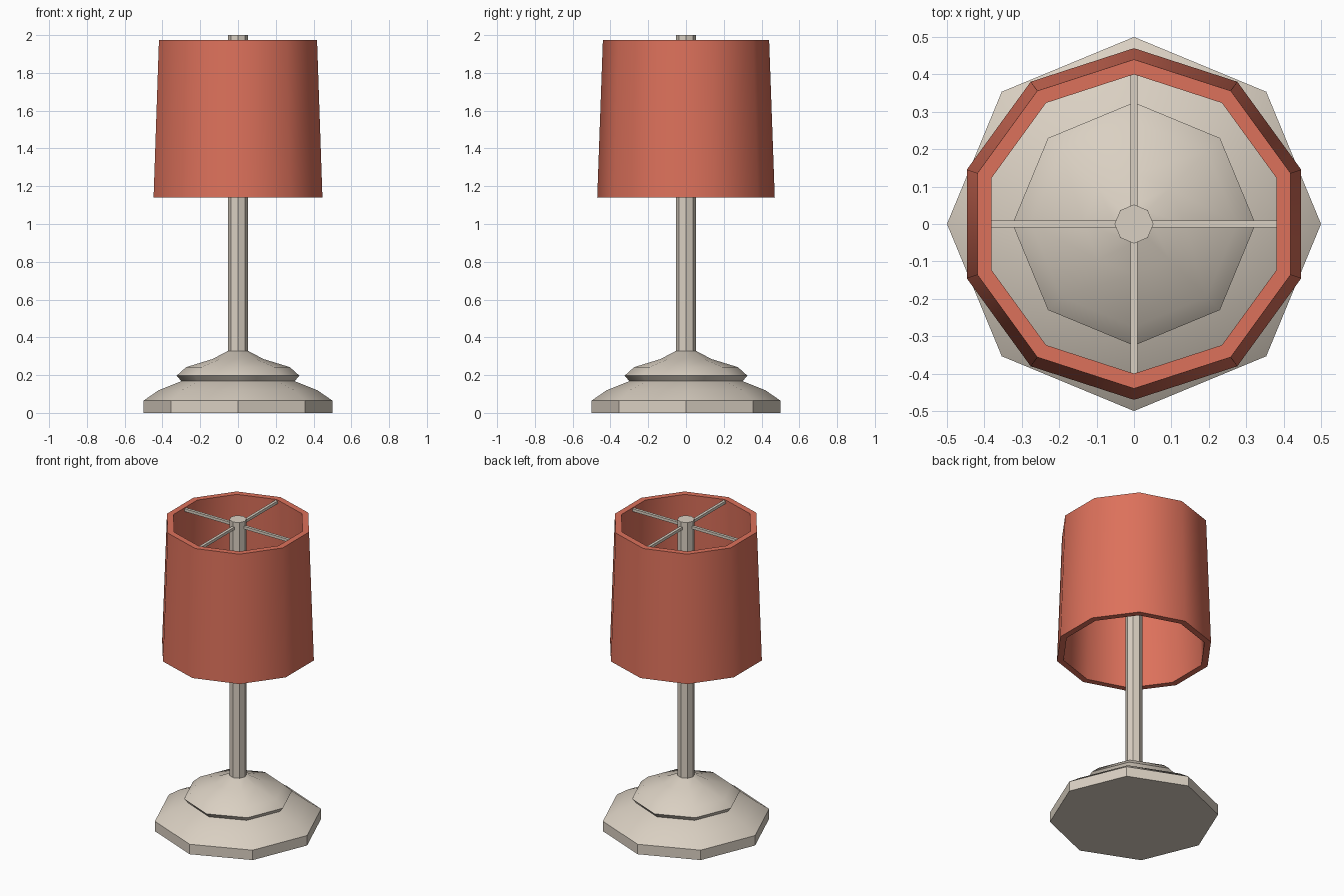
import bpy, bmesh, math
from mathutils import Matrix

cube = bpy.data.objects.get("Cube")
if cube:
    bpy.data.objects.remove(cube)


def material(name, colour):
    mat = bpy.data.materials.new(name)
    mat.use_nodes = True
    mat.diffuse_color = colour
    mat.node_tree.nodes["Principled BSDF"].inputs["Base Color"].default_value = colour
    return mat


cream = material("cream", (0.70, 0.63, 0.54, 1))
coral = material("coral", (0.72, 0.165, 0.105, 1))


def finish(bm, name, mat, smooth=True):
    bmesh.ops.recalc_face_normals(bm, faces=bm.faces)
    mesh = bpy.data.meshes.new(name)
    bm.to_mesh(mesh)
    bm.free()
    mesh.materials.append(mat)
    obj = bpy.data.objects.new(name, mesh)
    bpy.context.collection.objects.link(obj)
    if smooth:
        bpy.ops.object.select_all(action='DESELECT')
        obj.select_set(True)
        bpy.context.view_layer.objects.active = obj
        bpy.ops.object.shade_smooth_by_angle(angle=math.radians(40))
    return obj


def lathe(name, profile, sides, mat, closed=False):
    """Turn (radius, height) points around z; ends are capped unless closed."""
    bm = bmesh.new()
    rings = []
    for r, z in profile:
        angles = [math.pi / 2 + math.tau * i / sides for i in range(sides)]
        rings.append([bm.verts.new((r * math.cos(a), r * math.sin(a), z)) for a in angles])
    pairs = list(zip(rings, rings[1:]))
    if closed:
        pairs.append((rings[-1], rings[0]))
    else:
        bm.faces.new(rings[0])
        bm.faces.new(rings[-1])
    for low, high in pairs:
        for i in range(sides):
            j = (i + 1) % sides
            bm.faces.new((low[i], low[j], high[j], high[i]))
    return finish(bm, name, mat)


# Stepped octagonal foot
lathe("base", [(0.5, 0), (0.5, 0.065), (0.42, 0.12), (0.30, 0.168), (0.325, 0.197),
               (0.275, 0.242), (0.135, 0.285), (0.05, 0.33)], 8, cream)

# Octagonal pole
lathe("pole", [(0.052, 0.31), (0.052, 2.0)], 8, cream)

# Hollow ten-sided shade
lathe("shade", [(0.47, 1.14), (0.44, 1.975), (0.40, 1.975), (0.43, 1.14)],
      10, coral, closed=True)

# Four spokes holding the shade
for name, angle, reach in (("left", 0, 0.385), ("back", 90, 0.40),
                           ("right", 180, 0.385), ("front", 270, 0.40)):
    bm = bmesh.new()
    bmesh.ops.create_cube(bm, size=1)
    bmesh.ops.scale(bm, vec=(reach, 0.018, 0.018), verts=bm.verts)
    bmesh.ops.translate(bm, vec=(reach / 2, 0, 1.96), verts=bm.verts)
    bmesh.ops.rotate(bm, matrix=Matrix.Rotation(math.radians(angle), 3, 'Z'), verts=bm.verts)
    finish(bm, name + "_spoke", cream, smooth=False)
